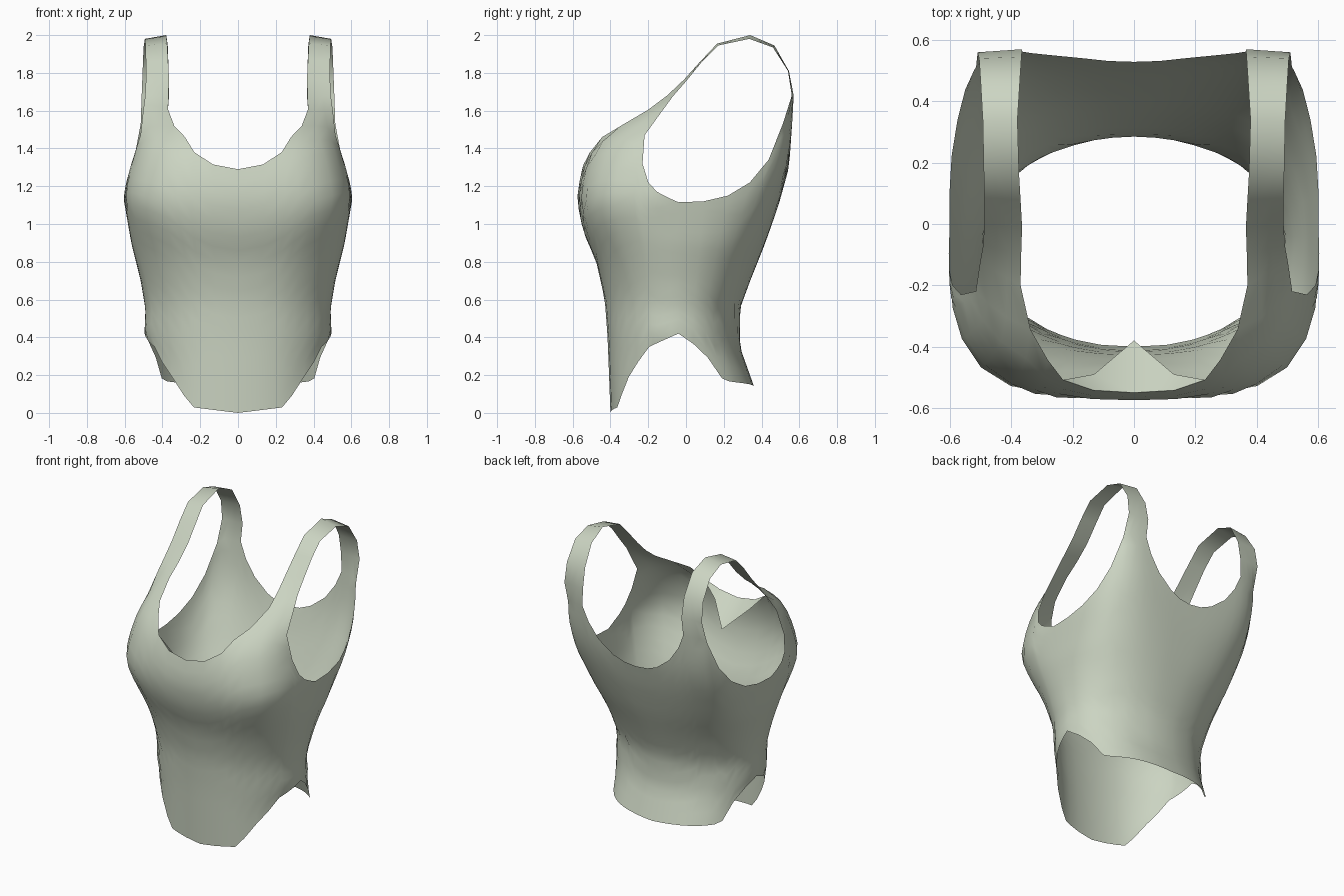
import bpy, bmesh, math
from mathutils import Vector

cube = bpy.data.objects.get("Cube")
if cube:
    bpy.data.objects.remove(cube, do_unlink=True)

SEAM_Y = -0.04
ROWS = 18
STRAP_COLS = 4

# Fabric colour
fabric = bpy.data.materials.new("pale_sage_fabric")
fabric.use_nodes = True
sage = (0.60, 0.66, 0.54, 1)
fabric.diffuse_color = sage
fabric.node_tree.nodes["Principled BSDF"].inputs["Base Color"].default_value = sage


def lookup(table, key):
    """Linear interpolation in a list of (key, value) pairs."""
    if key <= table[0][0]:
        return table[0][1]
    for (a, va), (b, vb) in zip(table, table[1:]):
        if key <= b:
            return va + (vb - va) * (key - a) / (b - a)
    return table[-1][1]


# Half width by height, shared below the armhole
low_width = [(0.17, 0.47), (0.35, 0.475), (0.42, 0.495), (0.55, 0.49),
             (0.7, 0.515), (0.9, 0.565), (1.13, 0.605)]

front = dict(
    side=-1,
    width=low_width + [(1.2, 0.6), (1.35, 0.565), (1.5, 0.525)],
    depth=[(0, -0.4), (0.4, -0.415), (0.6, -0.43), (0.8, -0.475), (0.95, -0.54),
           (1.05, -0.565), (1.15, -0.575), (1.25, -0.56), (1.35, -0.535),
           (1.45, -0.48), (1.5, -0.42), (1.55, -0.33)],
    square=[(0.6, 2.2), (0.9, 2.6), (1.1, 3.4), (1.35, 3.2), (1.5, 2.8)],
    hem=[(0, 0), (30, 0.03), (47, 0.2), (66, 0.35), (90, 0.42)],
    top=[(0, 1.29), (13, 1.315), (23, 1.38), (29, 1.46), (36, 1.52), (46, 1.52),
         (56, 1.51), (66, 1.47), (69, 1.32), (73, 1.22), (78, 1.17), (84, 1.14),
         (90, 1.115)],
    strap=36)

back = dict(
    side=1,
    width=low_width + [(1.25, 0.6), (1.44, 0.58), (1.6, 0.55)],
    depth=[(0.14, 0.36), (0.35, 0.285), (0.55, 0.285), (0.7, 0.34), (0.9, 0.42),
           (1.1, 0.49), (1.28, 0.54), (1.35, 0.55), (1.6, 0.57)],
    square=[(0.14, 2.4), (0.5, 1.95), (0.8, 2.4), (1.1, 3.5), (1.3, 5), (1.55, 8)],
    hem=[(0, 0.14), (40, 0.16), (54, 0.17), (67, 0.33), (90, 0.42)],
    top=[(0, 1.24), (8, 1.25), (15, 1.28), (24, 1.36), (30, 1.46), (34, 1.56),
         (38, 1.56), (42, 1.56), (45, 1.53), (49, 1.34), (55, 1.22), (64, 1.15),
         (76, 1.12), (90, 1.115)],
    strap=34)


def panel_point(panel, angle, z):
    """Point on the rounded-square section at an angle from the centre line."""
    n = lookup(panel["square"], z)
    s, c = math.sin(math.radians(angle)), abs(math.cos(math.radians(angle)))
    r = (s ** n + c ** n) ** (-1 / n)
    x = lookup(panel["width"], z) * r * s
    y = SEAM_Y + (lookup(panel["depth"], z) - SEAM_Y) * r * c
    return Vector((x, y, z))


def skin(bm, lines):
    """Bridge neighbouring lines of vertices with quads."""
    for a, b in zip(lines, lines[1:]):
        for i in range(len(a) - 1):
            bm.faces.new((a[i], b[i], b[i + 1], a[i + 1]))


def add_panel(bm, panel):
    """Build half a panel and return the vertices where the strap begins."""
    lines = []
    strap_base = []
    for angle, top in panel["top"]:
        hem = lookup(panel["hem"], angle)
        line = [bm.verts.new(panel_point(panel, angle, hem + (top - hem) * i / ROWS))
                for i in range(ROWS + 1)]
        lines.append(line)
        if angle >= panel["strap"] and len(strap_base) < STRAP_COLS:
            strap_base.append(line[-1])
    skin(bm, lines)
    return strap_base


def finish(bm, name):
    """Mirror the half across the centre line, weld and make the object."""
    half = bm.verts[:] + bm.edges[:] + bm.faces[:]
    copy = bmesh.ops.duplicate(bm, geom=half)["geom"]
    for v in copy:
        if isinstance(v, bmesh.types.BMVert):
            v.co.x = -v.co.x
    bmesh.ops.remove_doubles(bm, verts=bm.verts[:], dist=0.0005)
    bmesh.ops.recalc_face_normals(bm, faces=bm.faces[:])
    mesh = bpy.data.meshes.new(name)
    bm.to_mesh(mesh)
    bm.free()
    mesh.materials.append(fabric)
    obj = bpy.data.objects.new(name, mesh)
    bpy.context.collection.objects.link(obj)
    bpy.ops.object.select_all(action="DESELECT")
    obj.select_set(True)
    bpy.context.view_layer.objects.active = obj
    bpy.ops.object.shade_smooth_by_angle(angle=math.radians(40))
    return obj


# Bodice with shoulder straps
bm = bmesh.new()
front_base = add_panel(bm, front)
back_base = add_panel(bm, back)

# Strap stations: inner edge, outer edge, running front to back
stations = [
    ((0.37, -0.2, 1.605), (0.502, -0.125, 1.6)),
    ((0.368, -0.1, 1.68), (0.492, -0.07, 1.675)),
    ((0.365, -0.01, 1.765), (0.488, 0, 1.755)),
    ((0.37, 0.08, 1.865), (0.488, 0.085, 1.86)),
    ((0.375, 0.165, 1.955), (0.49, 0.17, 1.945)),
    ((0.38, 0.34, 2), (0.493, 0.335, 1.98)),
    ((0.372, 0.468, 1.945), (0.5, 0.46, 1.935)),
    ((0.367, 0.545, 1.81), (0.505, 0.54, 1.81)),
    ((0.365, 0.57, 1.68), (0.51, 0.56, 1.68)),
]
strap = [front_base]
for inner, outer in stations:
    a, b = Vector(inner), Vector(outer)
    strap.append([bm.verts.new(a.lerp(b, i / (STRAP_COLS - 1))) for i in range(STRAP_COLS)])
strap.append(back_base)
skin(bm, strap)
finish(bm, "bodice")

# Small facing folded inside the front neckline
bm = bmesh.new()
rim = [bm.verts.new(panel_point(front, angle, top)) for angle, top in front["top"][:3]]
tip = bm.verts.new((0, -0.38, 1.14))
fold = bm.verts.new((0.13, -0.49, 1.27))
bm.faces.new((rim[0], rim[1], fold, tip))
bm.faces.new((rim[1], rim[2], fold))
finish(bm, "neckline_facing")
